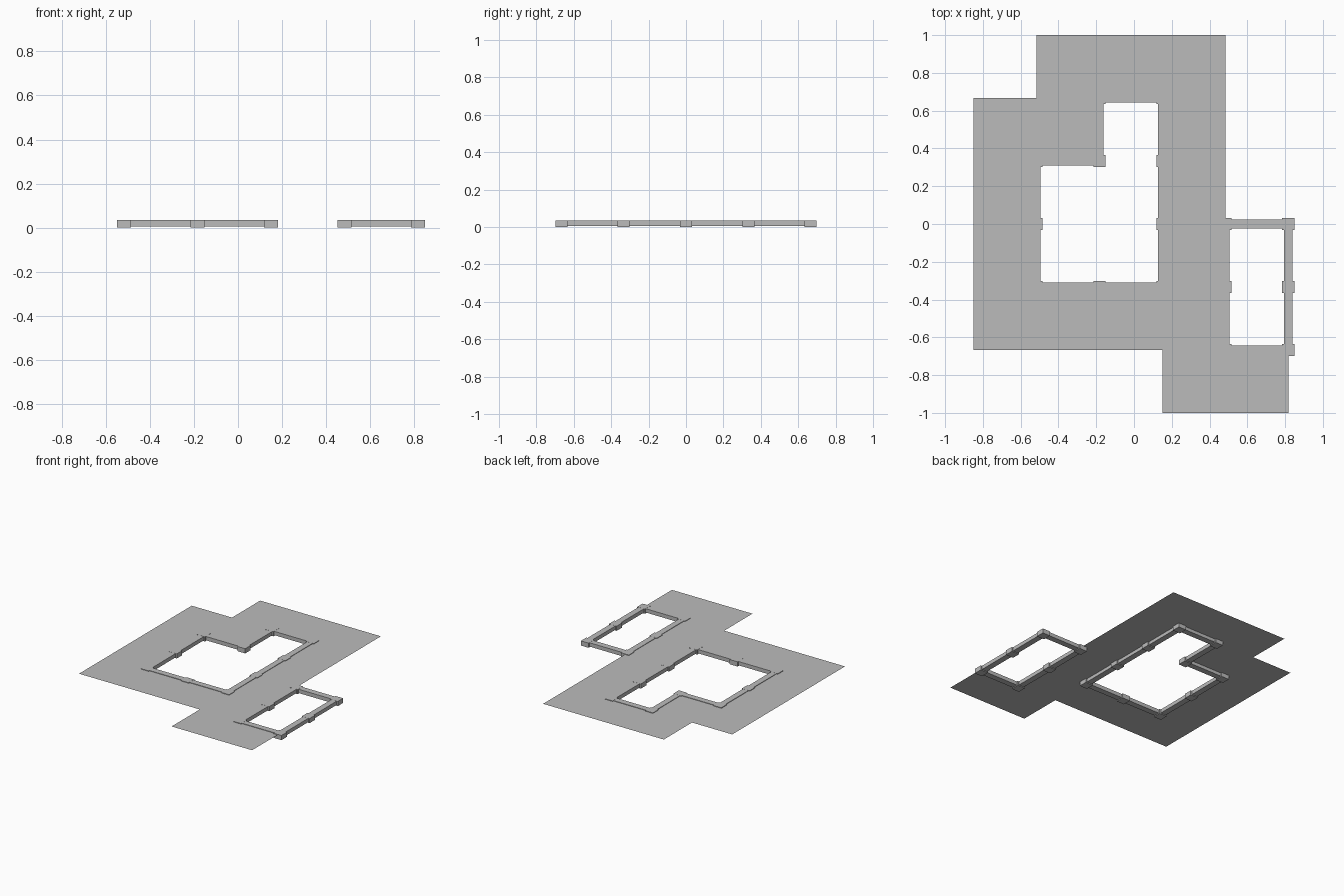
import bpy, bmesh
from mathutils import Matrix

cube = bpy.data.objects.get("Cube")
if cube:
    bpy.data.objects.remove(cube, do_unlink=True)

grey = bpy.data.materials.new("plain grey")
grey.use_nodes = True
grey.diffuse_color = (0.5, 0.5, 0.5, 1)
grey.node_tree.nodes["Principled BSDF"].inputs["Base Color"].default_value = (0.5, 0.5, 0.5, 1)

# Floor plan, back row first: F = floor tile, H = framed opening
PLAN = [".FFF.",
        "FFHF.",
        "FHHF.",
        "FHHFH",
        "FFFFH",
        "...FF"]
PLAN = ["F" + r[1:] if i == 4 else r for i, r in enumerate(PLAN)]
TILE = 1 / 3
LEFT, BACK = -0.85, 1.0
FLOOR_Z, TOP = 0.031, 0.035


def node(col, row):
    return LEFT + col * TILE, BACK - row * TILE


def finish(bm, name):
    mesh = bpy.data.meshes.new(name)
    bm.to_mesh(mesh)
    bm.free()
    mesh.materials.append(grey)
    obj = bpy.data.objects.new(name, mesh)
    bpy.context.collection.objects.link(obj)


def add_box(bm, x, y, sx, sy, bottom, top):
    size = Matrix.Diagonal((sx, sy, top - bottom, 1))
    bmesh.ops.create_cube(bm, size=1, matrix=Matrix.Translation((x, y, (bottom + top) / 2)) @ size)


# Thin floor sheet made of the tiles
bm = bmesh.new()
edges, nodes = set(), set()
for r, line in enumerate(PLAN):
    for c, kind in enumerate(line):
        corners = [(c, r + 1), (c + 1, r + 1), (c + 1, r), (c, r)]
        if kind == "F":
            bm.faces.new([bm.verts.new((*node(*p), FLOOR_Z)) for p in corners])
        elif kind == "H":
            # an edge shared by two openings cancels out
            for a, b in zip(corners, corners[1:] + corners[:1]):
                edges ^= {tuple(sorted((a, b)))}
bmesh.ops.remove_doubles(bm, verts=bm.verts, dist=0.001)
finish(bm, "floor_sheet")

# Rails along the rims of the openings
bm = bmesh.new()
for a, b in sorted(edges):
    nodes |= {a, b}
    (ax, ay), (bx, by) = node(*a), node(*b)
    add_box(bm, (ax + bx) / 2, (ay + by) / 2,
            max(abs(bx - ax), 0.045), max(abs(by - ay), 0.045), 0.006, TOP - 0.0005)
finish(bm, "rim_rails")

# Square blocks where the rails meet
bm = bmesh.new()
for p in sorted(nodes):
    add_box(bm, *node(*p), 0.064, 0.064, 0, TOP)
finish(bm, "rim_blocks")
